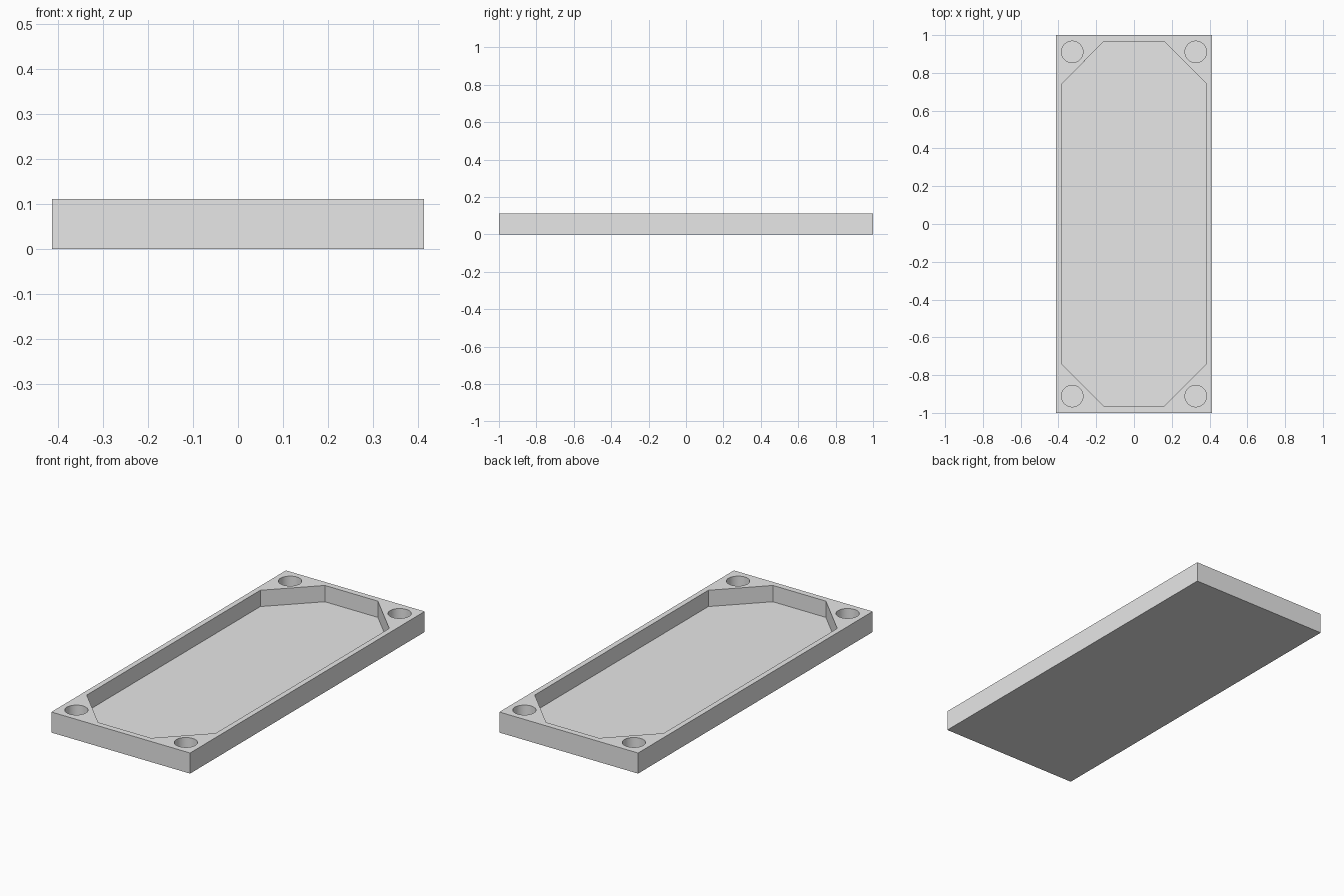
import bpy
import bmesh
import math

if "Cube" in bpy.data.objects:
    bpy.data.objects.remove(bpy.data.objects["Cube"], do_unlink=True)

HALF_X, HALF_Y, HEIGHT = 0.414, 1.0, 0.111
FLOOR = 0.023

grey = bpy.data.materials.new("light grey")
grey.use_nodes = True
grey.diffuse_color = (0.8, 0.8, 0.8, 1)
grey.node_tree.nodes["Principled BSDF"].inputs["Base Color"].default_value = (0.8, 0.8, 0.8, 1)


def prism(name, outline, bottom, top):
    """Extrude a flat outline straight up into a closed solid."""
    bm = bmesh.new()
    base = bm.faces.new([bm.verts.new((x, y, bottom)) for x, y in outline])
    extruded = bmesh.ops.extrude_face_region(bm, geom=[base], use_keep_orig=True)["geom"]
    for v in extruded:
        if isinstance(v, bmesh.types.BMVert):
            v.co.z = top
    bmesh.ops.recalc_face_normals(bm, faces=bm.faces)
    mesh = bpy.data.meshes.new(name)
    bm.to_mesh(mesh)
    bm.free()
    mesh.materials.append(grey)
    obj = bpy.data.objects.new(name, mesh)
    bpy.context.scene.collection.objects.link(obj)
    return obj


def circle(cx, cy, r, n=48):
    angles = [2 * math.pi * i / n for i in range(n)]
    return [(cx + r * math.cos(a), cy + r * math.sin(a)) for a in angles]


# Rectangular slab
tray = prism("tray", [(-HALF_X, -HALF_Y), (HALF_X, -HALF_Y),
                      (HALF_X, HALF_Y), (-HALF_X, HALF_Y)], 0, HEIGHT)

# Pocket with chamfered corners
px, py, cx, cy = 0.385, 0.967, 0.158, 0.74
pocket = [(px, -cy), (px, cy), (cx, py), (-cx, py),
          (-px, cy), (-px, -cy), (-cx, -py), (cx, -py)]
cutters = [prism("pocket_cutter", pocket, FLOOR, HEIGHT + 0.1)]

# Blind round hole in each corner
for sx in (-1, 1):
    for sy in (-1, 1):
        cutters.append(prism("hole_cutter", circle(sx * 0.327, sy * 0.911, 0.057),
                             FLOOR, HEIGHT + 0.1))

# Cut everything out and bake the result
for cutter in cutters:
    cutter.hide_render = True
    mod = tray.modifiers.new(cutter.name, "BOOLEAN")
    mod.operation = "DIFFERENCE"
    mod.solver = "EXACT"
    mod.object = cutter
bpy.context.view_layer.update()
graph = bpy.context.evaluated_depsgraph_get()
cut_mesh = bpy.data.meshes.new_from_object(tray.evaluated_get(graph))
tray.modifiers.clear()
tray.data = cut_mesh
for cutter in cutters:
    bpy.data.objects.remove(cutter, do_unlink=True)

# Smooth hole walls, crisp edges elsewhere
bpy.ops.object.select_all(action="DESELECT")
tray.select_set(True)
bpy.context.view_layer.objects.active = tray
bpy.ops.object.shade_smooth_by_angle(angle=math.radians(30))
